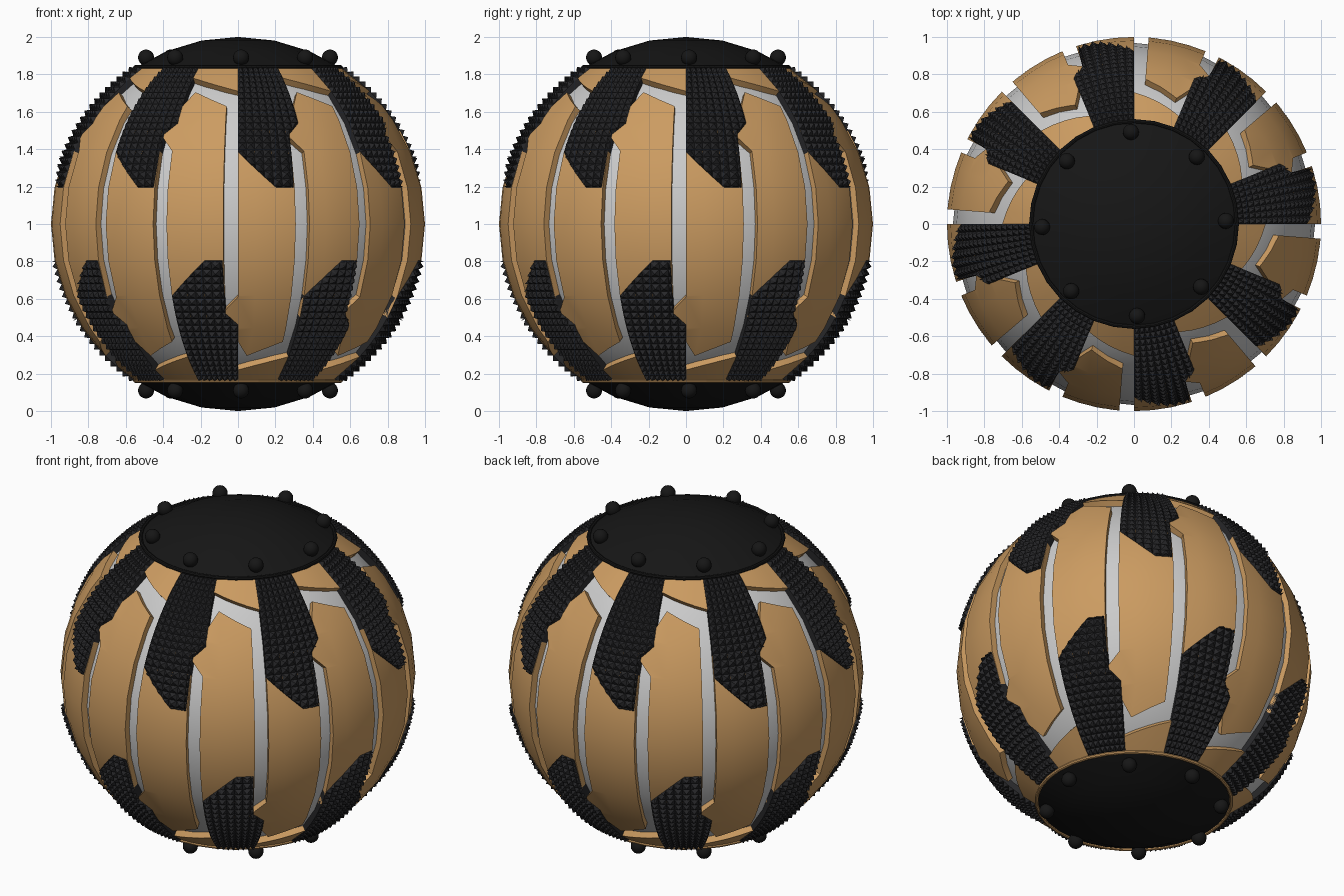
import bpy, bmesh
from math import sin, cos, asin, radians, degrees, pi
from mathutils import Vector, Matrix

if "Cube" in bpy.data.objects:
    bpy.data.objects.remove(bpy.data.objects["Cube"])


def material(name, rgb):
    m = bpy.data.materials.new(name)
    m.diffuse_color = (*rgb, 1)
    m.use_nodes = True
    m.node_tree.nodes["Principled BSDF"].inputs["Base Color"].default_value = m.diffuse_color
    return m


ORANGE = material("orange", (0.6, 0.33, 0.12))
BLACK = material("black", (0.008, 0.008, 0.008))
RUBBER = material("rubber", (0.02, 0.02, 0.022))


def on_ball(az, lat, r):
    a, b = radians(az), radians(lat)
    return Vector((r * cos(b) * sin(a), -r * cos(b) * cos(a), 1 + r * sin(b)))


def finish(name, bm, mat=None, smooth=True):
    me = bpy.data.meshes.new(name)
    bm.to_mesh(me)
    bm.free()
    ob = bpy.data.objects.new(name, me)
    bpy.context.collection.objects.link(ob)
    if mat:
        me.materials.append(mat)
    if smooth:
        bpy.ops.object.select_all(action='DESELECT')
        ob.select_set(True)
        bpy.context.view_layer.objects.active = ob
        bpy.ops.object.shade_smooth_by_angle(angle=radians(35))
    return ob


def panels(name, outline, shift, flip, r0, r1, step_az, step_lat, mat, peak=None):
    """Cut an (azimuth, height) outline into cells, thicken it, wrap it on the ball 8 times."""
    bm = bmesh.new()
    pts = []
    for az, z in outline:
        lat = degrees(asin(z - 1))
        pts.append(bm.verts.new((az, -lat if flip else lat, r0)))
    bm.faces.new(pts)
    for axis, step in ((0, step_az), (1, step_lat)):
        n = Vector((0, 0, 0))
        n[axis] = 1
        lo = min(v.co[axis] for v in bm.verts)
        hi = max(v.co[axis] for v in bm.verts)
        for i in range(int(lo // step) + 1, int(hi // step) + 1):
            geom = bm.verts[:] + bm.edges[:] + bm.faces[:]
            bmesh.ops.bisect_plane(bm, geom=geom, dist=0.001, plane_co=n * (i * step), plane_no=n)
    ext = bmesh.ops.extrude_face_region(bm, geom=bm.faces[:], use_keep_orig=True)["geom"]
    for g in ext:
        if isinstance(g, bmesh.types.BMVert):
            g.co.z = r1
    if peak:
        top = [g for g in ext if isinstance(g, bmesh.types.BMFace)]
        for v in bmesh.ops.poke(bm, faces=top)["verts"]:
            v.co.z = peak
    for v in bm.verts:
        v.co = on_ball(v.co.x + shift, v.co.y, v.co.z)
    bmesh.ops.recalc_face_normals(bm, faces=bm.faces)
    base = bm.verts[:] + bm.edges[:] + bm.faces[:]
    for k in range(1, 8):
        d = bmesh.ops.duplicate(bm, geom=base)["geom"]
        bmesh.ops.rotate(bm, verts=[g for g in d if isinstance(g, bmesh.types.BMVert)],
                         cent=(0, 0, 0), matrix=Matrix.Rotation(k * pi / 4, 3, 'Z'))
    return finish(name, bm, mat, peak is None)


# Inner grey ball
bm = bmesh.new()
bmesh.ops.create_uvsphere(bm, u_segments=32, v_segments=16, radius=0.968,
                          matrix=Matrix.Translation((0, 0, 1)))
finish("inner_ball", bm)

# Outlines, given for the lower half; the upper set is flipped and shifted half a sector
PLATE = [(0, 1.5), (18, 1.5), (18, .37), (3.8, .295), (0, .37), (0, .43),
         (-4.3, .5), (-4.3, .54), (0, .61)]
COLLAR = [(0, .168), (22.5, .168), (22.5, .29), (0, .22)]
GRIP = [(0, .168), (22.5, .168), (22.5, .46), (18.2, .52), (17.6, .805), (12, .805), (0, .615)]

for side, flip, shift in (("lower", False, 0), ("upper", True, 22.5)):
    panels(side + "_plates", PLATE, shift, flip, 0.95, 1.0, 5.625, 11.25, ORANGE)
    panels(side + "_collar", COLLAR, shift, flip, 0.95, 1.0, 5.625, 11.25, ORANGE)
    # Studded grip patches
    panels(side + "_grips", GRIP, shift + 22.5, flip, 0.95, 0.999, 22.5 / 8, 2.35, RUBBER, 1.022)

for side, s in (("top", 1), ("bottom", -1)):
    # Polar cap
    bm = bmesh.new()
    bmesh.ops.create_uvsphere(bm, u_segments=32, v_segments=16, radius=1.0)
    bmesh.ops.bisect_plane(bm, geom=bm.verts[:] + bm.edges[:] + bm.faces[:], dist=1e-4,
                           plane_co=(0, 0, s * 0.8314), plane_no=(0, 0, s), clear_inner=True)
    bmesh.ops.translate(bm, verts=bm.verts, vec=(0, 0, 1))
    finish(side + "_cap", bm, BLACK)
    # Rim around the cap
    bpy.ops.mesh.primitive_torus_add(major_radius=0.55, minor_radius=0.011, major_segments=32,
                                     minor_segments=8, location=(0, 0, 1 + s * 0.838))
    rim = bpy.context.object
    rim.name = side + "_rim"
    rim.data.materials.append(BLACK if s > 0 else ORANGE)
    # Round bolts
    bm = bmesh.new()
    for k in range(8):
        a = k * pi / 4 + radians(1.9)
        bmesh.ops.create_uvsphere(bm, u_segments=16, v_segments=10, radius=0.043,
                                  matrix=Matrix.Translation((0.492 * cos(a), 0.492 * sin(a), 1 + s * 0.89)))
    finish(side + "_bolts", bm, BLACK)
